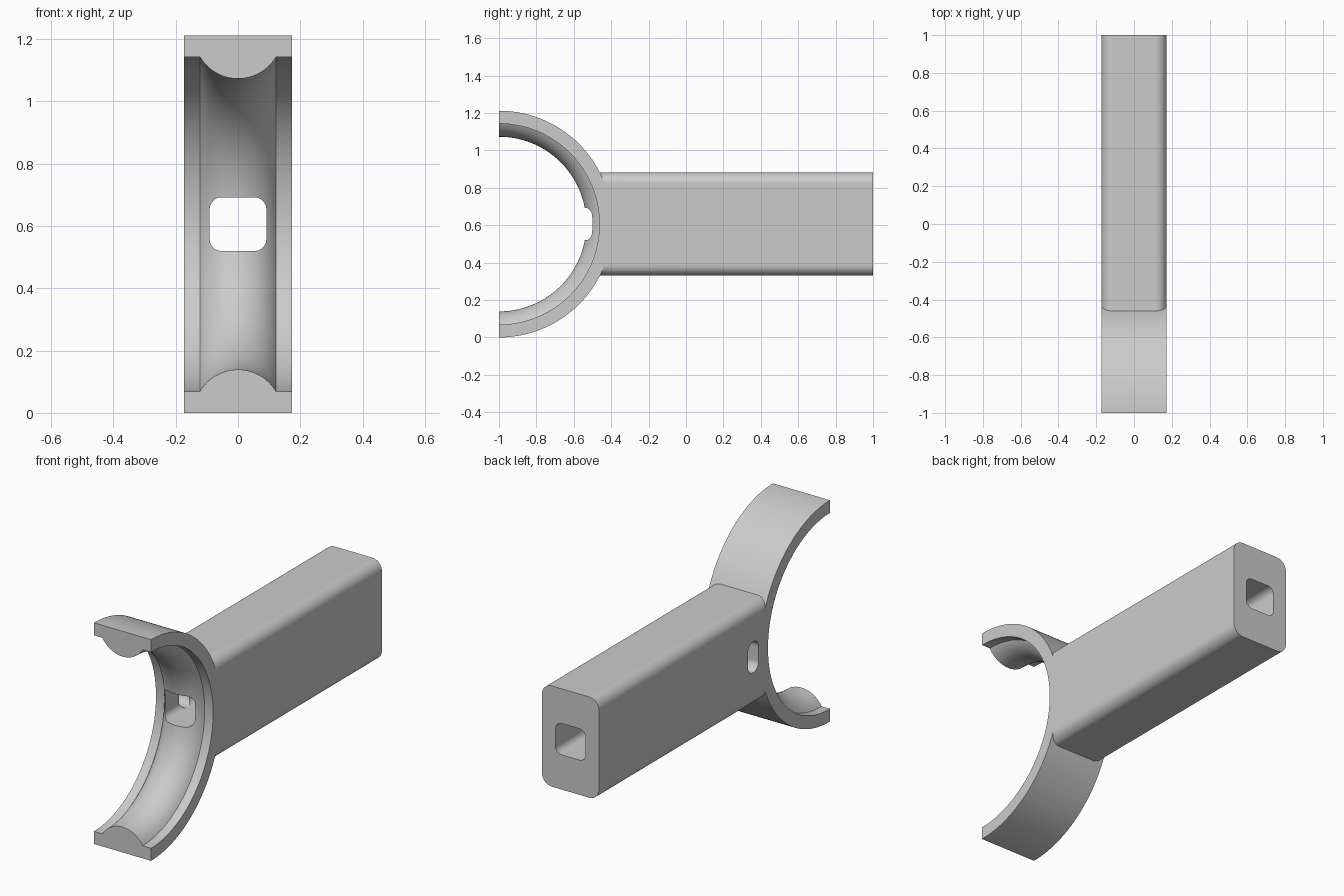
import bpy, bmesh
from math import pi, sin, cos, asin, radians
from mathutils import Vector, Matrix

cube = bpy.data.objects.get("Cube")
if cube:
    bpy.data.objects.remove(cube)

HALF_W = 0.173           # half thickness of the whole bracket
MID_Z = 0.606            # height of the ring and bar axis
OUTER_R, INNER_R, RIB_R = 0.606, 0.537, 0.467
RIB_HALF = 0.122

grey = bpy.data.materials.new("plain grey")
grey.use_nodes = True
colour = (0.6, 0.6, 0.6, 1)
grey.diffuse_color = colour
grey.node_tree.nodes["Principled BSDF"].inputs["Base Color"].default_value = colour


def make_object(name, bm):
    bmesh.ops.recalc_face_normals(bm, faces=bm.faces)
    mesh = bpy.data.meshes.new(name)
    bm.to_mesh(mesh)
    bm.free()
    mesh.materials.append(grey)
    ob = bpy.data.objects.new(name, mesh)
    bpy.context.collection.objects.link(ob)
    return ob


def rounded_prism(name, half_u, half_v, radius, start, end, axis, centre, steps=10):
    """Rounded rectangle (u across, v up) swept along the x or y axis."""
    bm = bmesh.new()
    verts = []
    for q, (su, sv) in enumerate([(1, 1), (-1, 1), (-1, -1), (1, -1)]):
        for i in range(steps + 1):
            a = (q + i / steps) * pi / 2
            u = su * (half_u - radius) + radius * cos(a)
            v = sv * (half_v - radius) + radius * sin(a) + MID_Z
            co = (centre + u, start, v) if axis == "y" else (start, centre + u, v)
            verts.append(bm.verts.new(co))
    face = bm.faces.new(verts)
    out = bmesh.ops.extrude_face_region(bm, geom=[face])
    move = Vector((0, end - start, 0)) if axis == "y" else Vector((end - start, 0, 0))
    bmesh.ops.translate(bm, vec=move, verts=[g for g in out["geom"] if isinstance(g, bmesh.types.BMVert)])
    return make_object(name, bm)


def boolean(target, tool, operation):
    bpy.context.view_layer.objects.active = target
    mod = target.modifiers.new(operation, "BOOLEAN")
    mod.operation, mod.object, mod.solver = operation, tool, "EXACT"
    bpy.ops.object.modifier_apply(modifier=mod.name)
    bpy.data.objects.remove(tool)


# Half ring: a section with a rounded inner rib, spun half a turn
sag = INNER_R - RIB_R
arc_r = (RIB_HALF ** 2 + sag ** 2) / (2 * sag)
span = asin(RIB_HALF / arc_r)
section = [(-HALF_W, OUTER_R), (-HALF_W, INNER_R)]
for i in range(25):
    a = span * (i / 12 - 1)
    section.append((arc_r * sin(a), RIB_R + arc_r * (1 - cos(a))))
section += [(HALF_W, INNER_R), (HALF_W, OUTER_R)]
bm = bmesh.new()
face = bm.faces.new([bm.verts.new((x, -1, MID_Z - r)) for x, r in section])
start_cap = face.copy()
bmesh.ops.spin(bm, geom=[face] + face.edges[:] + face.verts[:], cent=(0, -1, MID_Z),
               axis=(1, 0, 0), angle=pi, steps=96)
bmesh.ops.remove_doubles(bm, verts=bm.verts, dist=1e-5)
holes = [e for e in bm.edges if e.is_boundary]
if holes:
    bmesh.ops.holes_fill(bm, edges=holes)
ring = make_object("half_ring", bm)

# Rounded bar, with its front end scooped to sit inside the ring wall
bar = rounded_prism("bracket", HALF_W, 0.276, 0.06, -0.8, 1, "y", 0)
bm = bmesh.new()
bmesh.ops.create_cone(bm, cap_ends=True, segments=192, radius1=0.57, radius2=0.57, depth=1,
                      matrix=Matrix.Translation((0, -1, MID_Z)) @ Matrix.Rotation(pi / 2, 4, "Y"))
boolean(bar, make_object("scoop_cutter", bm), "DIFFERENCE")
boolean(bar, ring, "UNION")

# Long channel through the bar and a slot in the right wall
boolean(bar, rounded_prism("channel_cutter", 0.091, 0.086, 0.038, -1.1, 1.1, "y", 0), "DIFFERENCE")
boolean(bar, rounded_prism("slot_cutter", 0.047, 0.085, 0.0465, -0.3, 0, "x", -0.335), "DIFFERENCE")

# Smooth curves, crisp edges
bpy.ops.object.select_all(action="DESELECT")
bar.select_set(True)
bpy.context.view_layer.objects.active = bar
bpy.ops.object.shade_smooth_by_angle(angle=radians(25))
weighted = bar.modifiers.new("even_shading", "WEIGHTED_NORMAL")
weighted.keep_sharp = True
